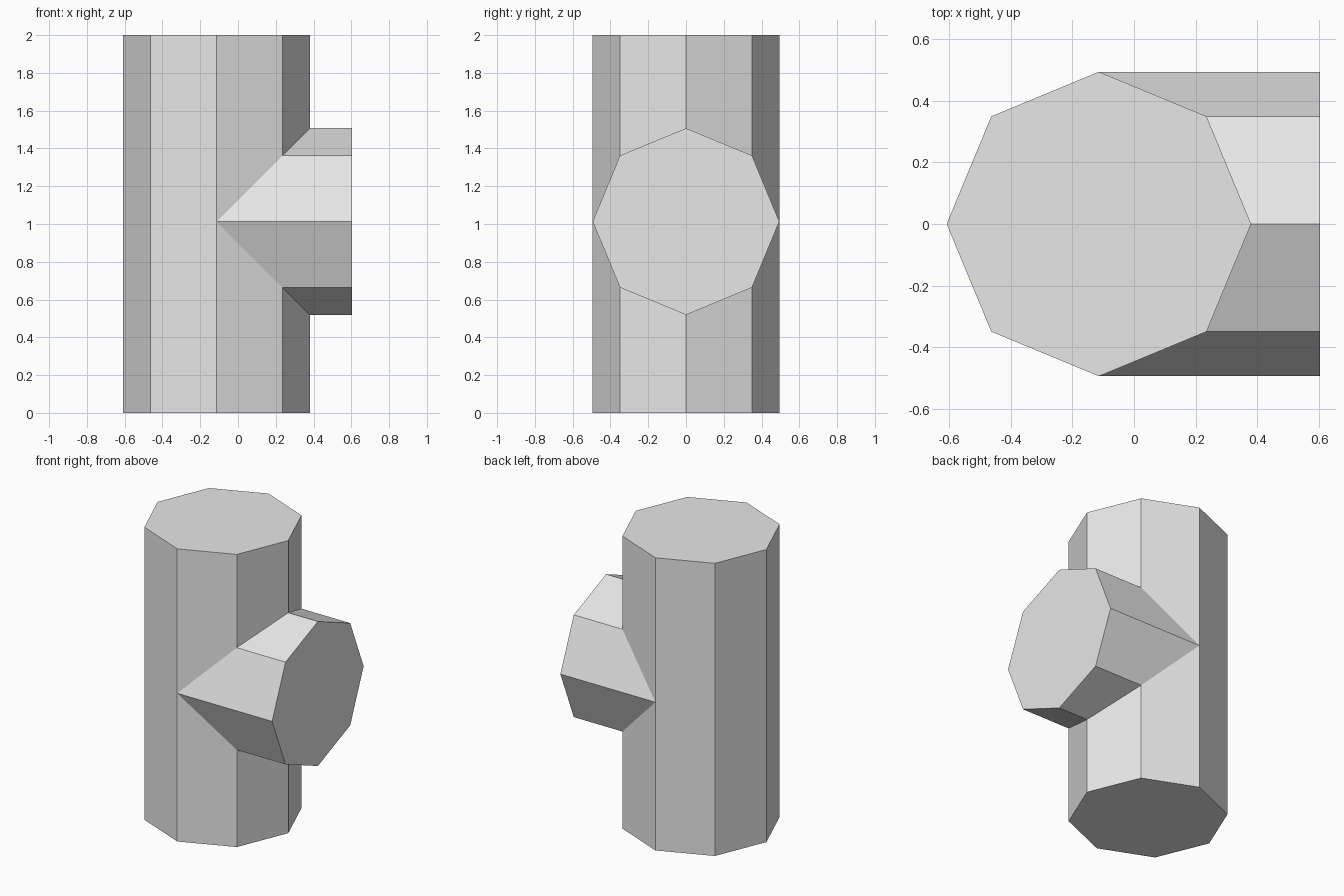
import bpy
import bmesh
from math import cos, sin, tau
from mathutils import Vector

cube = bpy.data.objects.get("Cube")
if cube:
    bpy.data.objects.remove(cube, do_unlink=True)

SIDES = 8
RADIUS = 0.494
HEIGHT = 2.0
AXIS_X = -0.114    # column axis
BRANCH_Z = 1.013   # branch axis
BRANCH_END = 0.604

grey = bpy.data.materials.new("light grey")
grey.use_nodes = True
colour = (0.8, 0.8, 0.8, 1)
grey.diffuse_color = colour
grey.node_tree.nodes["Principled BSDF"].inputs["Base Color"].default_value = colour

bm = bmesh.new()
ring = [(RADIUS * cos(tau * i / SIDES), RADIUS * sin(tau * i / SIDES))
        for i in range(SIDES)]


def loft(start, end):
    """Join two rings of points with side faces; return both vertex rings."""
    a = [bm.verts.new(p) for p in start]
    b = [bm.verts.new(p) for p in end]
    for i in range(SIDES):
        j = (i + 1) % SIDES
        bm.faces.new((a[i], a[j], b[j], b[i]))
    return a, b


# Upright octagonal column with closed ends
bottom, top = loft([(AXIS_X + u, v, 0) for u, v in ring],
                   [(AXIS_X + u, v, HEIGHT) for u, v in ring])
bm.faces.new(bottom)
bm.faces.new(top)
bm.normal_update()

# Mitred opening on the branch side of the column
joint = Vector((AXIS_X, 0, BRANCH_Z))
for slope in (1, -1):
    faces = [f for f in bm.faces if abs(f.normal.z) < 0.5
             and f.calc_center_median().x > AXIS_X]
    geom = set(faces)
    for f in faces:
        geom.update(f.verts)
        geom.update(f.edges)
    bmesh.ops.bisect_plane(bm, geom=list(geom), dist=1e-5, plane_co=joint,
                           plane_no=Vector((slope, 0, -1)).normalized())


def in_opening(face):
    offset = face.calc_center_median() - joint
    return offset.x > abs(offset.z) + 1e-4


bmesh.ops.delete(bm, geom=[f for f in bm.faces if in_opening(f)], context='FACES')

# Side branch, mitred to the column and closed at its outer end
inner, outer = loft([(AXIS_X + abs(v), u, BRANCH_Z + v) for u, v in ring],
                    [(BRANCH_END, u, BRANCH_Z + v) for u, v in ring])
bm.faces.new(outer)

# Weld the joint
bmesh.ops.remove_doubles(bm, verts=bm.verts[:], dist=1e-3)
bmesh.ops.recalc_face_normals(bm, faces=bm.faces[:])

mesh = bpy.data.meshes.new("pipe_tee")
bm.to_mesh(mesh)
bm.free()
mesh.materials.append(grey)
pipe_tee = bpy.data.objects.new("pipe_tee", mesh)
bpy.context.collection.objects.link(pipe_tee)
